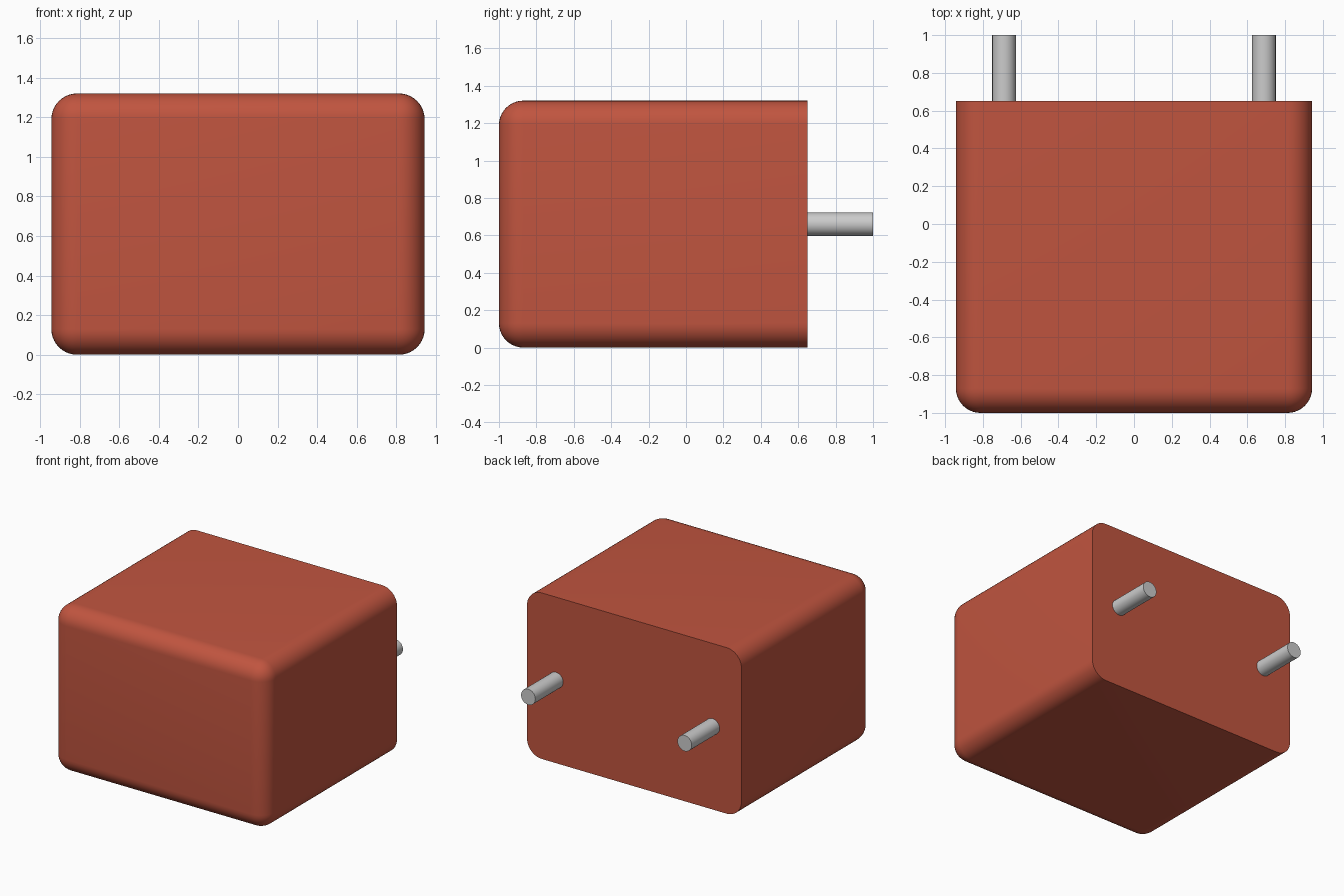
import bpy, bmesh, math

if "Cube" in bpy.data.objects:
    bpy.data.objects.remove(bpy.data.objects["Cube"])

W, Y0, Y1, H, R = 1.886, -1.0, 0.65, 1.32, 0.13


def smooth(obj):
    bpy.ops.object.select_all(action='DESELECT')
    obj.select_set(True)
    bpy.context.view_layer.objects.active = obj
    bpy.ops.object.shade_smooth_by_angle(angle=math.radians(35))


# Body: box rounded on every edge except the flat back face's rim
bm = bmesh.new()
bmesh.ops.create_cube(bm, size=1)
bmesh.ops.scale(bm, vec=(W, Y1 - Y0, H), verts=bm.verts)
bmesh.ops.translate(bm, vec=(0, (Y0 + Y1) / 2, H / 2), verts=bm.verts)
rounded = [e for e in bm.edges if any(v.co.y < 0 for v in e.verts)]
bmesh.ops.bevel(bm, geom=rounded, offset=R, offset_type='OFFSET', segments=10,
                profile=0.5, affect='EDGES', clamp_overlap=True)
mesh = bpy.data.meshes.new("body")
bm.to_mesh(mesh)
bm.free()
body = bpy.data.objects.new("body", mesh)
bpy.context.collection.objects.link(body)
red = bpy.data.materials.new("red_plastic")
red.diffuse_color = (0.53, 0.09, 0.05, 1)
red.use_nodes = True
red.node_tree.nodes["Principled BSDF"].inputs["Base Color"].default_value = red.diffuse_color
mesh.materials.append(red)
smooth(body)

# Two round pins sticking out of the back
for side, x in (("left", -0.688), ("right", 0.688)):
    bpy.ops.mesh.primitive_cylinder_add(vertices=48, radius=0.0625, depth=1.0 - Y1 + 0.02,
                                        location=(x, (Y1 - 0.02 + 1.0) / 2, H / 2),
                                        rotation=(math.pi / 2, 0, 0))
    pin = bpy.context.object
    pin.name = side + "_pin"
    smooth(pin)
